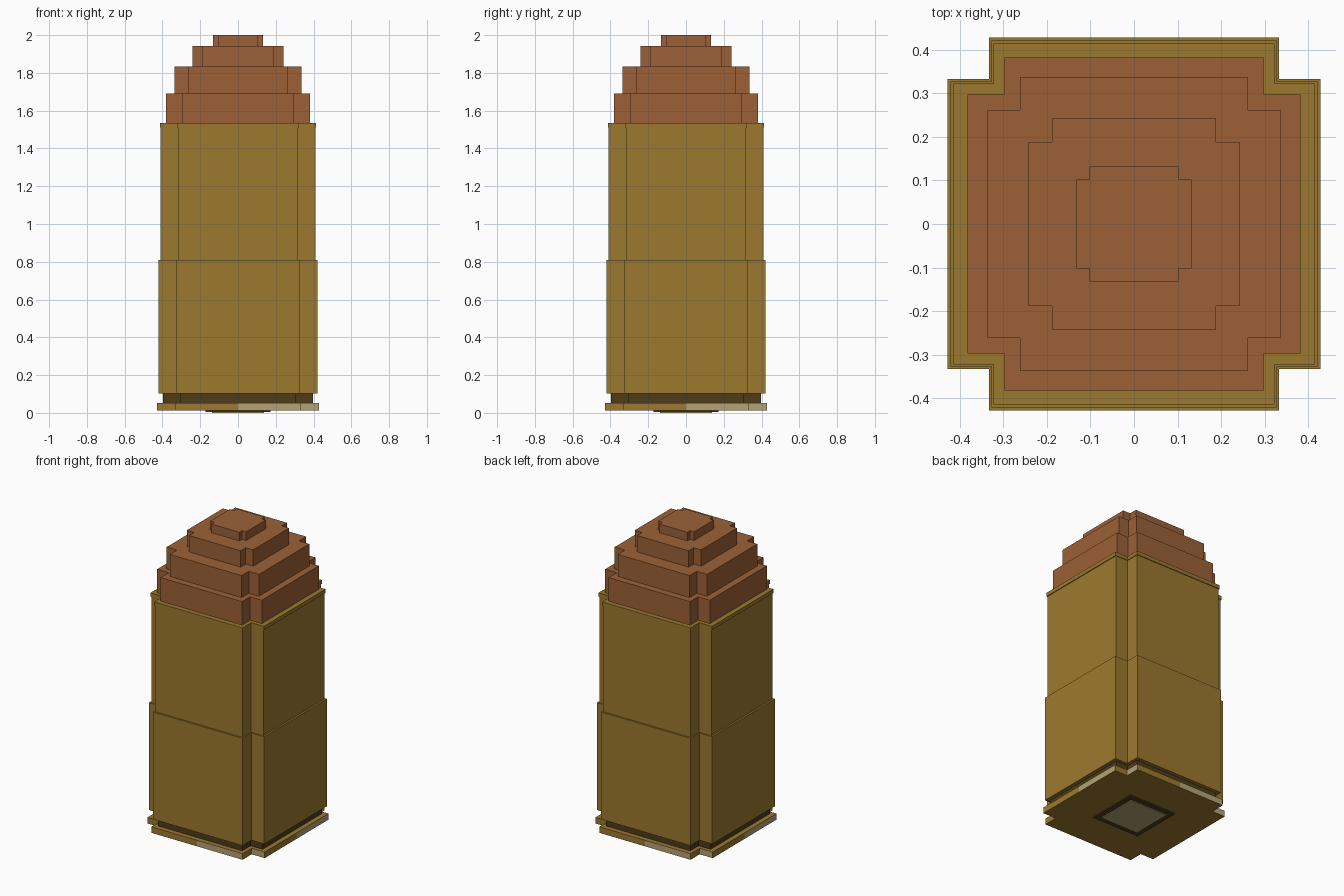
import bpy
import bmesh
from mathutils import Vector

cube = bpy.data.objects.get("Cube")
if cube:
    bpy.data.objects.remove(cube, do_unlink=True)


def material(name, rgb):
    """Flat material from 0-255 sRGB values."""
    linear = [((c / 255 + 0.055) / 1.055) ** 2.4 for c in rgb]
    mat = bpy.data.materials.new(name)
    mat.use_nodes = True
    mat.diffuse_color = (*linear, 1)
    bsdf = next(n for n in mat.node_tree.nodes if n.type == 'BSDF_PRINCIPLED')
    bsdf.inputs["Base Color"].default_value = (*linear, 1)
    bsdf.inputs["Roughness"].default_value = 0.8
    return mat


BRASS = material("brass", (156, 121, 47))
DARK = material("dark brass", (78, 60, 25))
COPPER = material("copper", (156, 97, 55))
PALE = material("pale metal", (180, 164, 115))

NOTCH = 0.778  # arm half-width as a share of the overall half-width


def cross_outline(half):
    """Square with notched corners, with a point at the middle of each side."""
    arm = half * NOTCH
    side = [(half, 0), (half, arm), (arm, arm), (arm, half)]
    points = []
    for _ in range(4):
        points += side
        side = [(-y, x) for x, y in side]
    return points


def square_outline(half):
    return [(half, half), (-half, half), (-half, -half), (half, -half)]


def prism(name, outline, z0, z1, mats, rule=None):
    """Extrude an outline from z0 to z1; rule picks the material per face."""
    bm = bmesh.new()
    base = bm.faces.new([bm.verts.new((x, y, z0)) for x, y in outline])
    top = bmesh.ops.extrude_face_region(bm, geom=[base], use_keep_orig=True)
    verts = [g for g in top["geom"] if isinstance(g, bmesh.types.BMVert)]
    bmesh.ops.translate(bm, verts=verts, vec=(0, 0, z1 - z0))
    bmesh.ops.recalc_face_normals(bm, faces=bm.faces)
    if rule:
        for face in bm.faces:
            face.material_index = rule(face)
    mesh = bpy.data.meshes.new(name)
    bm.to_mesh(mesh)
    bm.free()
    for mat in mats:
        mesh.materials.append(mat)
    obj = bpy.data.objects.new(name, mesh)
    bpy.context.collection.objects.link(obj)
    return obj


def pale_half(face):
    """One half of every side of the rim is pale."""
    n = face.normal
    if abs(n.z) > 0.5:
        return 0
    tangent = Vector((-n.y, n.x, 0))
    return 1 if face.calc_center_median().dot(tangent) > 0 else 0


# Primer and its dark surround under the rim
prism("primer", square_outline(0.138), 0.0, 0.006, [PALE])
prism("primer_ring", square_outline(0.173), 0.005, 0.014, [DARK])

# Rim with pale half-sides
prism("rim", cross_outline(0.428), 0.013, 0.053, [BRASS, PALE], pale_half)

# Stacked case and stepped tip: name, half-width, bottom, top, material
for name, half, z0, z1, mat in [
    ("extractor_groove", 0.396, 0.053, 0.102, DARK),
    ("lower_case", 0.421, 0.102, 0.81, BRASS),
    ("upper_case", 0.409, 0.81, 1.51, BRASS),
    ("case_mouth", 0.414, 1.51, 1.535, BRASS),
    ("tip_step_1", 0.382, 1.535, 1.69, COPPER),
    ("tip_step_2", 0.337, 1.69, 1.835, COPPER),
    ("tip_step_3", 0.242, 1.835, 1.943, COPPER),
    ("tip_step_4", 0.132, 1.943, 2.0, COPPER),
]:
    prism(name, cross_outline(half), z0, z1, [mat])
